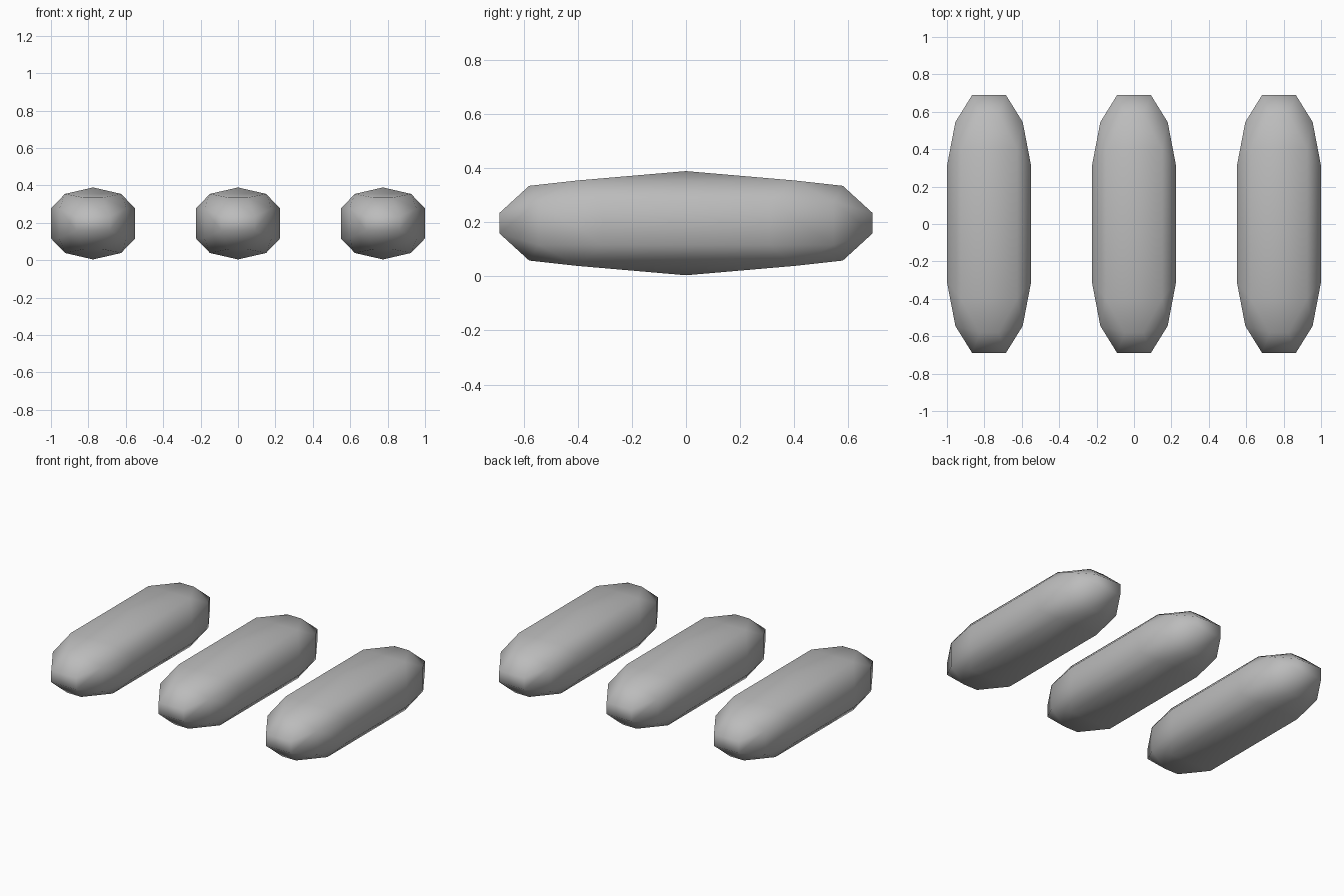
import bpy, bmesh

if "Cube" in bpy.data.objects:
    bpy.data.objects.remove(bpy.data.objects["Cube"])

grey = bpy.data.materials.new("mid grey")
grey.diffuse_color = (0.5, 0.5, 0.5, 1)
grey.use_nodes = True
grey.node_tree.nodes["Principled BSDF"].inputs["Base Color"].default_value = grey.diffuse_color

# one eighth of the faceted capsule: x, y, z offsets from its centre
OCTANT = [(0, 0, .1925), (.15, .4, .158), (.225, .31, .08),
          (.18, .545, .08), (.09, .69, .0375), (.05, .58, .138)]


def capsule(name, x):
    bm = bmesh.new()
    points = {(sx * a, sy * b, sz * c) for a, b, c in OCTANT
              for sx in (-1, 1) for sy in (-1, 1) for sz in (-1, 1)}
    for p in sorted(points):
        bm.verts.new(p)
    bmesh.ops.remove_doubles(bm, verts=bm.verts, dist=1e-4)
    bmesh.ops.convex_hull(bm, input=bm.verts)
    bmesh.ops.recalc_face_normals(bm, faces=bm.faces)
    for f in bm.faces:
        f.smooth = True
    me = bpy.data.meshes.new(name)
    bm.to_mesh(me)
    bm.free()
    me.materials.append(grey)
    ob = bpy.data.objects.new(name, me)
    ob.location = (x, 0, .1965)
    bpy.context.collection.objects.link(ob)


# three capsules side by side
for name, x in (("left_capsule", -.775), ("middle_capsule", 0), ("right_capsule", .775)):
    capsule(name, x)
